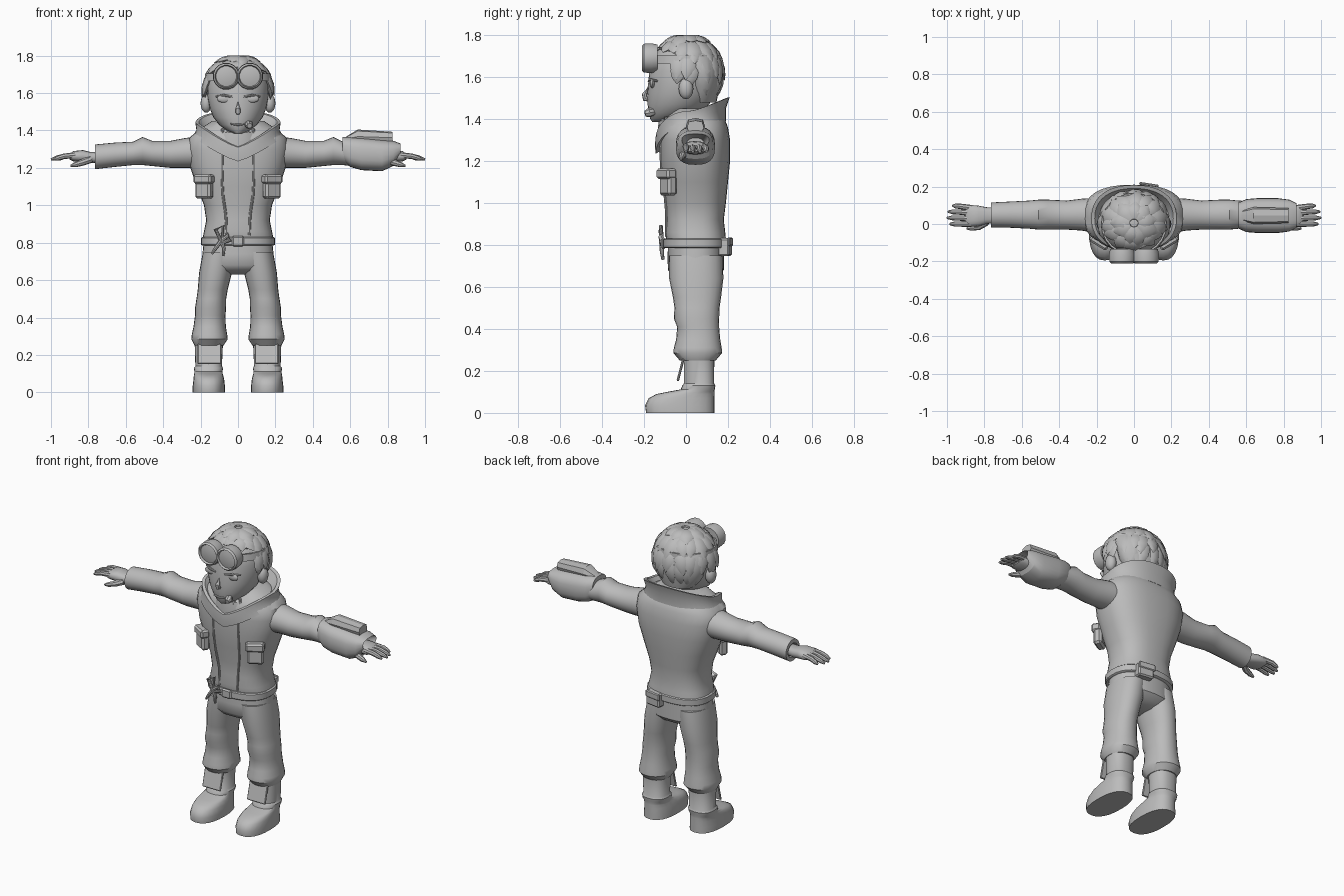
import bpy, bmesh, math, random
from mathutils import Vector, Matrix

random.seed(4)
grey = bpy.data.materials.new("plain_grey")
grey.diffuse_color = (0.5, 0.5, 0.5, 1)


def finish(name, bm, mirror=False, angle=40):
    bmesh.ops.recalc_face_normals(bm, faces=bm.faces)
    me = bpy.data.meshes.new(name)
    bm.to_mesh(me)
    bm.free()
    me.polygons.foreach_set("use_smooth", [True] * len(me.polygons))
    me.set_sharp_from_angle(angle=math.radians(angle))
    me.materials.append(grey)
    ob = bpy.data.objects.new(name, me)
    bpy.context.collection.objects.link(ob)
    if mirror:
        ob.modifiers.new("mirror", 'MIRROR')
    return ob


def skin(bm, rows, caps=True):
    """Bridge rows of points into a tube."""
    vs = [[bm.verts.new(p) for p in r] for r in rows]
    n = len(vs[0])
    for a, b in zip(vs, vs[1:]):
        for i in range(n):
            j = (i + 1) % n
            bm.faces.new((a[i], a[j], b[j], b[i]))
    if caps:
        bm.faces.new(vs[0])
        bm.faces.new(vs[-1])


def power(v, e):
    return math.copysign(abs(v) ** (2 / e), v)


def loft(name, rings, axis='z', e=2.0, n=24, mirror=False, caps=True, angle=40):
    """Rings are (position, min u, max u, min v, max v) along z (u=x, v=y) or x (u=y, v=z)."""
    rows = []
    for t, u0, u1, v0, v1 in rings:
        row = []
        for i in range(n):
            a = math.tau * i / n
            u = (u0 + u1) / 2 + (u1 - u0) / 2 * power(math.cos(a), e)
            v = (v0 + v1) / 2 + (v1 - v0) / 2 * power(math.sin(a), e)
            row.append((u, v, t) if axis == 'z' else (t, u, v))
        rows.append(row)
    bm = bmesh.new()
    skin(bm, rows, caps)
    return finish(name, bm, mirror, angle)


def sym(rings):
    return [(z, -r, r, f, b) for z, r, f, b in rings]


def add_tube(bm, pts, n=8, flat=1.0, up=None):
    """Pts are (x, y, z, radius); 'flat' thins the section along 'up'."""
    ps = [Vector(p[:3]) for p in pts]
    rows = []
    for i, p in enumerate(ps):
        d = (ps[min(i + 1, len(ps) - 1)] - ps[max(i - 1, 0)]).normalized()
        ref = up or (Vector((0, 0, 1)) if abs(d.z) < 0.9 else Vector((0, 1, 0)))
        s = d.cross(ref).normalized()
        w = s.cross(d)
        rows.append([p + pts[i][3] * (s * math.cos(math.tau * k / n) + w * flat * math.sin(math.tau * k / n))
                     for k in range(n)])
    skin(bm, rows)


def tube(name, *paths, mirror=False, n=8):
    bm = bmesh.new()
    for p in paths:
        add_tube(bm, p, n)
    return finish(name, bm, mirror)


def box(name, loc, size, rot=(0, 0, 0), mirror=False, bevel=0.008):
    bm = bmesh.new()
    bmesh.ops.create_cube(bm, size=1)
    bmesh.ops.scale(bm, vec=size, verts=bm.verts)
    if bevel:
        bmesh.ops.bevel(bm, geom=bm.edges[:], offset=bevel, segments=1, affect='EDGES')
    m = Matrix.Translation(loc)
    for ang, ax in zip(rot, 'XYZ'):
        m = m @ Matrix.Rotation(ang, 4, ax)
    bm.transform(m)
    return finish(name, bm, mirror, 30)


def ball(name, loc, size, mirror=False):
    bm = bmesh.new()
    bmesh.ops.create_uvsphere(bm, u_segments=16, v_segments=10, radius=1)
    bm.transform(Matrix.Translation(loc) @ Matrix.Diagonal((*size, 1)))
    return finish(name, bm, mirror)


# Vest body, belt and hips
torso = [(.83, .188, -.095, .19), (.86, .182, -.1, .187), (.92, .17, -.095, .18), (1.0, .182, -.1, .19),
         (1.1, .22, -.115, .2), (1.2, .255, -.125, .21), (1.3, .272, -.125, .21), (1.36, .262, -.12, .2),
         (1.4, .215, -.1, .185), (1.45, .14, -.06, .14)]
loft("vest", sym(torso), e=2.5, n=32)
loft("belt", sym([(.785, .192, -.105, .19), (.79, .198, -.11, .196), (.825, .198, -.11, .196), (.83, .192, -.105, .19)]),
     e=2.4, n=32)
loft("hips", sym([(.82, .182, -.085, .18), (.74, .19, -.088, .18), (.68, .194, -.086, .18), (.65, .17, -.06, .15),
                  (.63, .1, 0, .1)]), e=2.3, n=32)


def front(x, z):
    """Front surface of the vest."""
    for a, b in zip(torso, torso[1:]):
        if a[0] <= z <= b[0]:
            k = (z - a[0]) / (b[0] - a[0])
            r, f, k2 = [a[i] + (b[i] - a[i]) * k for i in (1, 2, 3)]
            return (f + k2) / 2 - (k2 - f) / 2 * (1 - (abs(x) / r) ** 2.5) ** 0.4
    return 0


# Front seams, hem and pockets
tube("vest_seam", [(x, front(x, z), z, .007) for x, z in
                   [(.06, .84), (.065, .95), (.08, 1.05), (.085, 1.15), (.085, 1.25), (.085, 1.35)]], mirror=True)
box("pocket", (.18, -.085, 1.085), (.095, .05, .1), (0, 0, .55), True, .012)
box("pocket_flap", (.182, -.093, 1.14), (.108, .055, .05), (0, 0, .55), True, .01)

# Buckle, knotted cord and rear pouch
box("buckle", (0, -.108, .808), (.065, .022, .055))
tube("cord_knot", [(-.09, -.115, .81, .012), (-.12, -.12, .87, .011), (-.08, -.12, .89, .01), (-.085, -.115, .82, .01)],
     [(-.09, -.115, .81, .012), (-.05, -.12, .84, .011), (-.04, -.12, .815, .01), (-.085, -.115, .8, .01)],
     [(-.09, -.115, .81, .012), (-.12, -.115, .77, .01), (-.14, -.11, .74, .007)],
     [(-.09, -.115, .81, .012), (-.075, -.115, .77, .01), (-.08, -.11, .73, .007)])
box("pouch", (.08, .185, .79), (.1, .055, .085), (0, 0, -.15))
box("pouch_flap", (.08, .21, .815), (.105, .015, .04), (0, 0, -.15), bevel=.005)

# High collar with a V at the front
def collar_row(rx, y0, y1, zf, zs, zb, n=40):
    row = []
    for i in range(n):
        a = math.tau * i / n
        s, c = math.sin(a), math.cos(a)
        z = zs + (zb - zs) * c if c > 0 else zf + (zs - zf) * abs(s) ** 1.1
        row.append((rx * power(s, 2.3), (y0 + y1) / 2 + (y1 - y0) / 2 * power(c, 2.3), z))
    return row


bm = bmesh.new()
skin(bm, [collar_row(.2, -.1, .15, 1.26, 1.36, 1.38), collar_row(.243, -.145, .19, 1.235, 1.365, 1.39),
          collar_row(.222, -.148, .19, 1.275, 1.4, 1.45), collar_row(.228, -.145, .208, 1.31, 1.44, 1.505),
          collar_row(.21, -.13, .19, 1.315, 1.44, 1.5), collar_row(.16, -.1, .13, 1.3, 1.38, 1.4)], False)
finish("collar", bm)
loft("scarf", sym([(1.3, .15, -.135, .13), (1.35, .14, -.135, .12), (1.39, .125, -.13, .11), (1.41, .1, -.1, .09)]))
tube("scarf_pleat", *[[(x, -.122 + x * x * 4, 1.34, .012), (x * .9, -.12 + x * x * 3, 1.41, .008)]
                      for x in (.02, .055, .09)], mirror=True)

# Trousers, boots and shin pads
loft("trouser_leg", [(.75, .01, .188, -.082, .175), (.64, .032, .208, -.08, .178), (.55, .055, .215, -.062, .167),
                     (.5, .063, .222, -.055, .16), (.45, .064, .23, -.058, .158), (.41, .067, .23, -.042, .158),
                     (.35, .065, .238, -.047, .163), (.31, .058, .247, -.058, .17), (.285, .055, .25, -.06, .172),
                     (.25, .077, .233, -.03, .142)], e=2.2, mirror=True)
loft("boot", [(0, .07, .242, -.19, .135), (.035, .07, .242, -.195, .135), (.07, .074, .238, -.178, .135),
              (.09, .079, .236, -.14, .135), (.1, .082, .234, -.09, .135), (.112, .083, .233, -.025, .137),
              (.13, .079, .236, -.018, .14), (.14, .086, .228, -.01, .134), (.27, .08, .232, -.01, .135)],
     e=2.4, mirror=True)
box("shin_pad", (.153, -.026, .205), (.125, .012, .11), (-.25, 0, 0), True, .004)

# Sleeves
loft("sleeve", [(.2, -.05, .14, 1.2, 1.37), (.28, -.035, .135, 1.2, 1.36), (.36, -.03, .125, 1.2, 1.345),
                (.46, -.03, .13, 1.21, 1.345), (.51, -.03, .13, 1.215, 1.365), (.56, -.025, .125, 1.215, 1.34),
                (.66, -.02, .12, 1.205, 1.335), (.765, -.018, .115, 1.193, 1.325), (.765, 0, .095, 1.215, 1.3),
                (.74, .01, .085, 1.23, 1.29)], 'x', mirror=True)

# Hands
loft("palm", [(.73, .005, .085, 1.23, 1.285), (.79, .0, .09, 1.225, 1.285), (.83, -.012, .098, 1.23, 1.295),
              (.88, -.015, .102, 1.235, 1.29), (.9, -.008, .095, 1.245, 1.275)], 'x', e=2.5, n=16, mirror=True)
tube("fingers", *[[(.87, y, 1.268, .016), (.93, y * 1.1, 1.262, .0145), (.93 + l * .6, y * 1.12, 1.252, .013),
                   (.93 + l, y * 1.14, 1.244, .006)]
                  for y, l in ((.0, .055), (.029, .07), (.058, .065), (.086, .04))], mirror=True)
tube("thumb", [(.79, .01, 1.245, .02), (.83, -.015, 1.23, .018), (.87, -.022, 1.217, .014), (.895, -.024, 1.21, .006)],
     mirror=True)

# Gauntlet on one forearm
loft("gauntlet", [(.56, -.025, .115, 1.235, 1.365), (.6, -.043, .133, 1.205, 1.365), (.66, -.048, .138, 1.188, 1.362),
                  (.77, -.048, .138, 1.182, 1.35), (.83, -.04, .13, 1.21, 1.345), (.87, -.02, .11, 1.27, 1.33),
                  (.78, 0, .09, 1.22, 1.31)], 'x', e=2.6, angle=30)
loft("gauntlet_device", [(.57, .02, .07, 1.345, 1.362), (.64, .0, .09, 1.33, 1.405), (.825, .005, .085, 1.33, 1.393)],
     'x', e=3, n=8, angle=20)

# Head and face
loft("head", sym([(1.385, .025, -.16, -.07), (1.4, .06, -.17, -.02), (1.43, .1, -.178, .06), (1.47, .132, -.183, .11),
                  (1.52, .152, -.184, .14), (1.57, .162, -.18, .152), (1.63, .165, -.175, .158), (1.69, .156, -.16, .15),
                  (1.74, .122, -.125, .12), (1.77, .075, -.08, .07), (1.78, .02, -.02, .02)]), n=28)
tube("nose", [(0, -.17, 1.57, .008), (0, -.198, 1.515, .013), (0, -.195, 1.498, .014), (0, -.17, 1.49, .008)])
ball("ear", (.17, .0, 1.545), (.03, .035, .05), True)
ball("eye", (.073, -.16, 1.57), (.04, .012, .022), True)
tube("eyelid", [(.03, -.178, 1.58, .005), (.075, -.172, 1.588, .007), (.118, -.138, 1.582, .005)], mirror=True)
tube("mouth", [(-.04, -.177, 1.435, .004), (0, -.183, 1.43, .006), (.04, -.177, 1.435, .004)])
tube("mouthpiece", [(.05, -.155, 1.435, .018), (.06, -.178, 1.43, .022), (.062, -.195, 1.425, .014)])

# Goggles on the forehead
bm = bmesh.new()
skin(bm, [[(.063 + r * math.cos(math.tau * (i + .5) / 16), y, 1.69 + r * math.sin(math.tau * (i + .5) / 16))
           for i in range(16)] for r, y in ((.066, -.135), (.072, -.165), (.07, -.2), (.06, -.21), (.055, -.197),
                                            (.03, -.203))])
finish("goggle_lens", bm, True, 30)
box("goggle_bridge", (0, -.175, 1.69), (.05, .03, .04))
loft("goggle_strap", sym([(1.665, .172, -.17, .16), (1.665, .18, -.178, .168), (1.705, .175, -.17, .165),
                          (1.705, .165, -.16, .155)]), caps=False)

# Hair: a cap and overlapping pointed locks
loft("hair_cap", sym([(1.48, .1, .0, .145), (1.56, .165, .0, .162), (1.63, .175, -.02, .168), (1.69, .172, -.1, .162),
                      (1.74, .14, -.135, .14), (1.775, .085, -.08, .09), (1.788, .02, -.02, .03)]))


def lock(bm, az, p0, p1, width, out):
    """A lock flowing down the skull at azimuth az (0 = back) between polar angles."""
    pts = []
    for k, w in ((0, .45), (.3, 1), (.6, .9), (.82, .5), (1, .03)):
        p = p0 + (p1 - p0) * k
        r = 1 + out * k * k
        a = az + .12 * k * math.sin(az * 5)
        pts.append((.178 * r * math.sin(p) * math.sin(a), .005 + .165 * r * math.sin(p) * math.cos(a),
                    1.61 + .182 * r * math.cos(p), width * w))
    mid = Vector(pts[2][:3]) - Vector((0, 0, 1.61))
    add_tube(bm, pts, 6, .35, mid.normalized())


bm = bmesh.new()
for count, p0, end, width in ((9, .12, .75, .048), (15, .5, 1.25, .045), (17, .95, 1.75, .042), (17, 1.3, 2.2, .036)):
    for i in range(count):
        az = math.tau * (i + .5) / count - math.pi + random.uniform(-.08, .08)
        frontal = abs(az) > 2.0
        if frontal and p0 > .6:
            continue
        stop = min(end, 1.05) if frontal else end
        if abs(az) > 1.25:
            stop = min(stop, 1.85)
        lock(bm, az, p0, stop + random.uniform(-.1, .08), width, .1 if p0 < 1 else .04)
finish("hair_locks", bm, angle=35)
